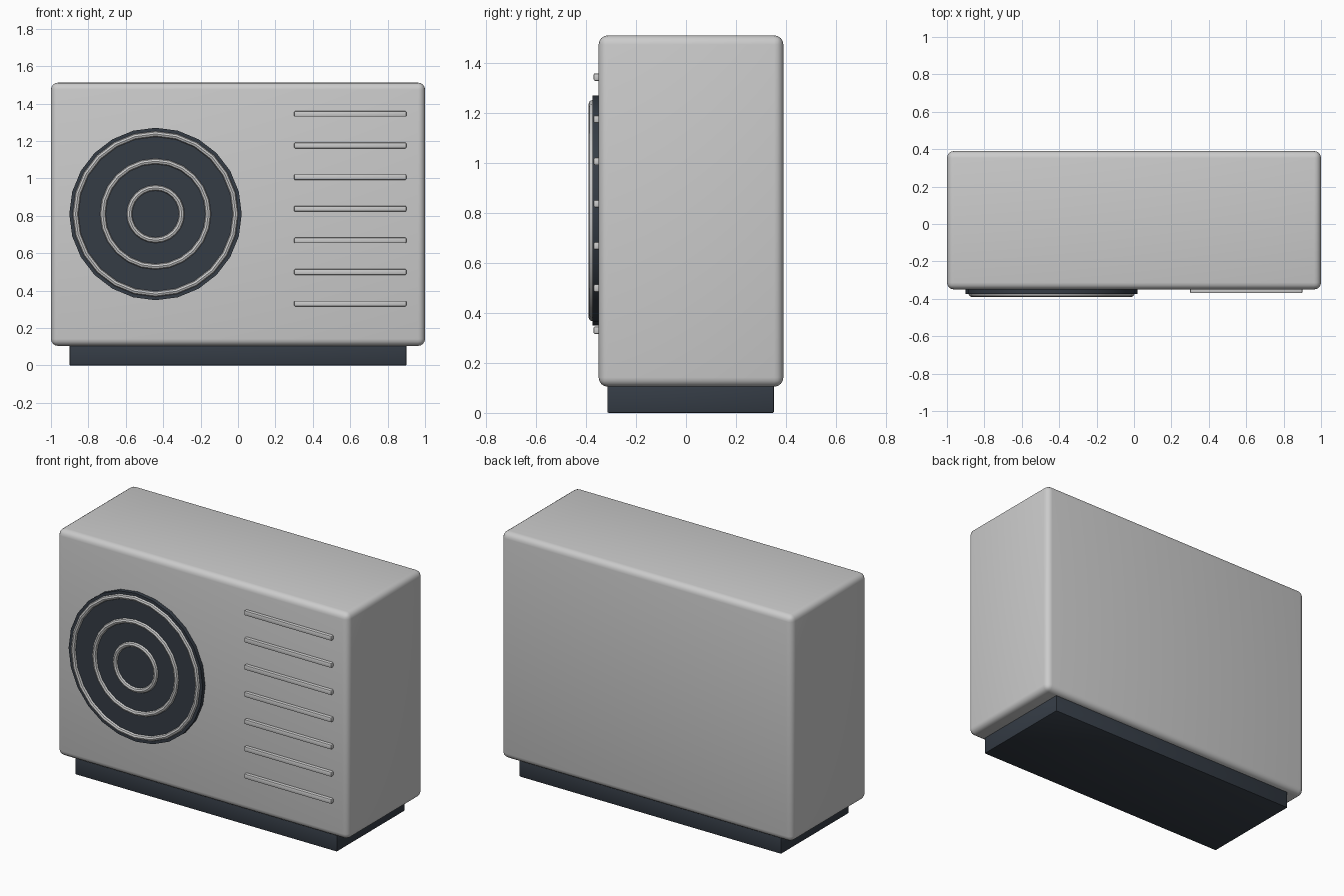
import bpy
from math import pi

if "Cube" in bpy.data.objects:
    bpy.data.objects.remove(bpy.data.objects["Cube"])

dark = bpy.data.materials.new("dark_slate")
dark.diffuse_color = (0.035, 0.045, 0.06, 1)
dark.use_nodes = True
dark.node_tree.nodes["Principled BSDF"].inputs["Base Color"].default_value = dark.diffuse_color


def finish(obj, name, material=None):
    obj.name = name
    if material:
        obj.data.materials.append(material)
    bpy.ops.object.shade_smooth_by_angle(angle=pi / 6)
    return obj


def box(name, lo, hi, bevel, segments=3, material=None):
    centre = [(a + b) / 2 for a, b in zip(lo, hi)]
    bpy.ops.mesh.primitive_cube_add(size=1, location=centre)
    obj = bpy.context.object
    obj.scale = [b - a for a, b in zip(lo, hi)]
    bpy.ops.object.transform_apply(location=False, rotation=False, scale=True)
    mod = obj.modifiers.new("bevel", 'BEVEL')
    mod.width, mod.segments = bevel, segments
    bpy.ops.object.modifier_apply(modifier="bevel")
    return finish(obj, name, material)


# Casing and plinth
box("casing", (-1, -0.35, 0.105), (1, 0.39, 1.512), 0.037, 4)
box("plinth", (-0.9, -0.315, 0), (0.9, 0.352, 0.112), 0.005, 2, dark)

# Fan disc on the front
FAN_X, FAN_Z = -0.441, 0.81
bpy.ops.mesh.primitive_cylinder_add(vertices=24, radius=0.461, depth=0.045,
                                    location=(FAN_X, -0.3525, FAN_Z),
                                    rotation=(pi / 2, 0, 0))
finish(bpy.context.object, "fan_disc", dark)

# Concentric grille rings
for i, radius in enumerate((0.14, 0.282, 0.428)):
    bpy.ops.mesh.primitive_torus_add(major_radius=radius, minor_radius=0.015,
                                     major_segments=24, minor_segments=8,
                                     location=(FAN_X, -0.375, FAN_Z),
                                     rotation=(pi / 2, 0, 0))
    finish(bpy.context.object, f"grille_ring_{i + 1}")

# Vent slats
for i in range(7):
    z = 0.331 + i * 0.169
    box(f"vent_slat_{i + 1}", (0.3, -0.37, z - 0.015), (0.9, -0.34, z + 0.015), 0.006, 2)
